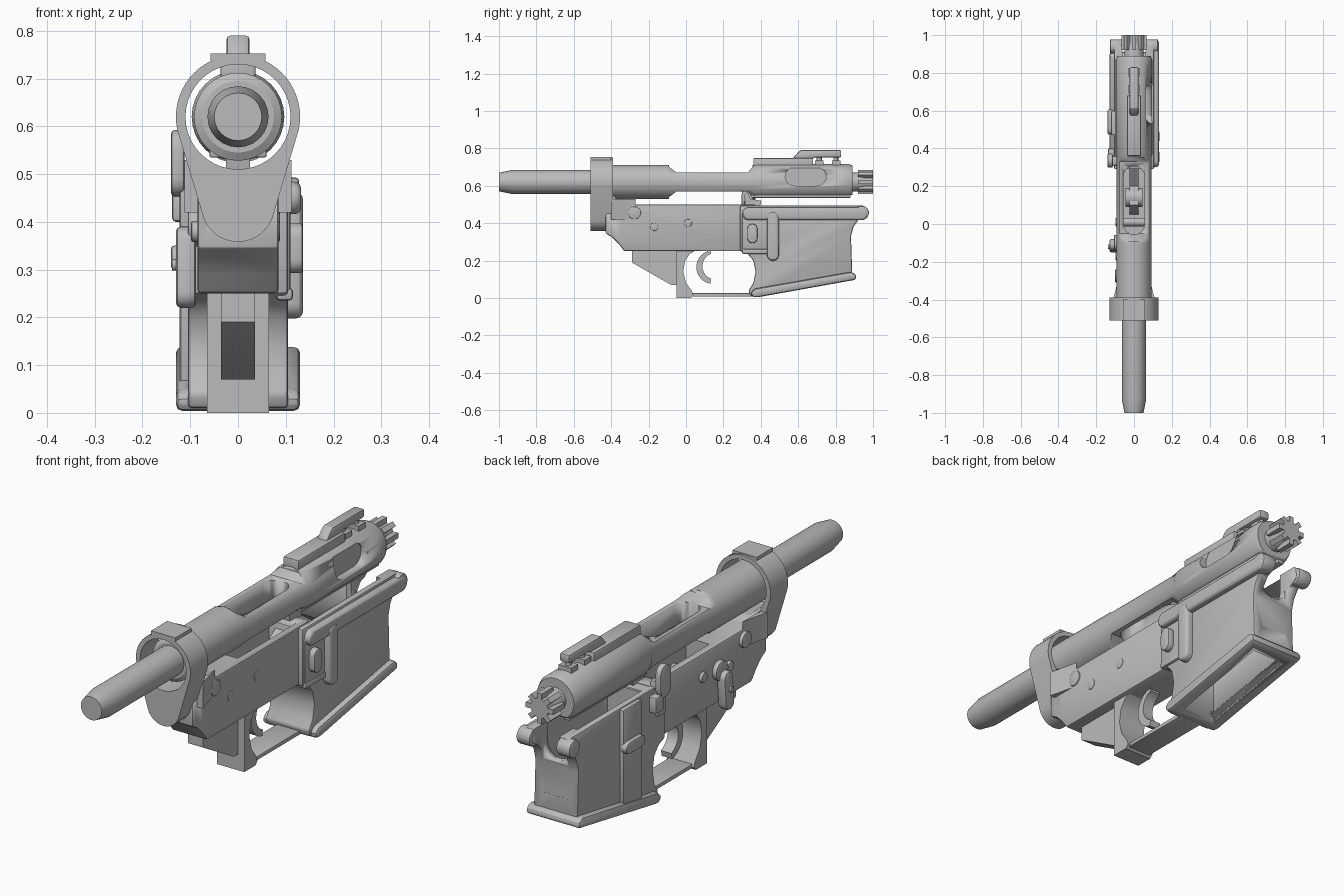
import bpy, bmesh, math
from mathutils import Vector

if "Cube" in bpy.data.objects:
    bpy.data.objects.remove(bpy.data.objects["Cube"], do_unlink=True)

mat = bpy.data.materials.new("plain grey")
mat.use_nodes = True
GREY = (0.5, 0.5, 0.5, 1)
mat.diffuse_color = GREY
mat.node_tree.nodes["Principled BSDF"].inputs["Base Color"].default_value = GREY


def finish(bm, name, bevel=0.0, segments=2):
    bmesh.ops.recalc_face_normals(bm, faces=bm.faces)
    me = bpy.data.meshes.new(name)
    bm.to_mesh(me)
    bm.free()
    me.materials.append(mat)
    ob = bpy.data.objects.new(name, me)
    bpy.context.collection.objects.link(ob)
    if bevel:
        mod = ob.modifiers.new("bevel", "BEVEL")
        mod.width, mod.segments, mod.limit_method = bevel, segments, 'ANGLE'
        mod.angle_limit = math.radians(40)
    select(ob)
    if bevel:
        bpy.ops.object.modifier_apply(modifier="bevel")
    bpy.ops.object.shade_smooth_by_angle(angle=math.radians(30))
    return ob


def select(ob):
    bpy.ops.object.select_all(action='DESELECT')
    ob.select_set(True)
    bpy.context.view_layer.objects.active = ob


def prism(name, pts, a, b, axis="x", bevel=0.0, segments=2):
    """Extrude a 2D outline from a to b: x uses (y,z), y uses (x,z), z uses (x,y)."""
    place = {"x": lambda p, t: (t, p[0], p[1]),
             "y": lambda p, t: (p[0], t, p[1]),
             "z": lambda p, t: (p[0], p[1], t)}[axis]
    bm = bmesh.new()
    lo = [bm.verts.new(place(p, a)) for p in pts]
    hi = [bm.verts.new(place(p, b)) for p in pts]
    bm.faces.new(lo)
    bm.faces.new(hi)
    n = len(pts)
    for i in range(n):
        bm.faces.new((lo[i], lo[(i + 1) % n], hi[(i + 1) % n], hi[i]))
    return finish(bm, name, bevel, segments)


def box(name, x, y, z, bevel=0.0, segments=2):
    return prism(name, [(y[0], z[0]), (y[1], z[0]), (y[1], z[1]), (y[0], z[1])],
                 x[0], x[1], "x", bevel, segments)


def arc(c, r, a0, a1, n):
    return [(c[0] + r * math.cos(math.radians(a0 + (a1 - a0) * i / n)),
             c[1] + r * math.sin(math.radians(a0 + (a1 - a0) * i / n))) for i in range(n + 1)]


def disc(name, c, r, a, b, axis="x", bevel=0.0, n=24):
    return prism(name, arc(c, r, 0, 360, n)[:-1], a, b, axis, bevel)


def capsule(c0, c1, r):
    """Rounded slot outline between two points."""
    ang = math.degrees(math.atan2(c1[1] - c0[1], c1[0] - c0[0]))
    return arc(c1, r, ang - 90, ang + 90, 8) + arc(c0, r, ang + 90, ang + 270, 8)


def lathe(name, rows, z, n=24):
    """Turn (y, radius) rows about a line along y at height z."""
    bm = bmesh.new()
    rings = [[bm.verts.new((r * math.cos(math.tau * i / n), y, z + r * math.sin(math.tau * i / n)))
              for i in range(n)] for y, r in rows]
    for p, q in zip(rings, rings[1:]):
        for i in range(n):
            bm.faces.new((p[i], p[(i + 1) % n], q[(i + 1) % n], q[i]))
    bm.faces.new(rings[0])
    bm.faces.new(rings[-1])
    return finish(bm, name)


def cut(ob, *cutters):
    for c in cutters:
        mod = ob.modifiers.new("cut", "BOOLEAN")
        mod.operation, mod.solver, mod.object = 'DIFFERENCE', 'EXACT', c
        select(ob)
        bpy.ops.object.modifier_apply(modifier="cut")
        bpy.data.objects.remove(c, do_unlink=True)


AX = 0.62  # height of the long tube axis

# Ring housing with tapered lower part
hull = arc((0, AX), 0.13, -12, 192, 32) + arc((0, 0.435), 0.077, 192, 348, 16)
ring = prism("ring_housing", hull, -0.51, -0.39, "y")
cut(ring, disc("bore", (0, AX), 0.11, -0.6, -0.3, "y", n=40))
box("ring_top_plate", (-0.058, 0.058), (-0.51, -0.4), (0.738, 0.753))

# Main body with concave tail and open pocket
body = prism("main_body", [(-0.43, 0.345), (-0.395, 0.325), (-0.36, 0.29), (-0.33, 0.25), (0.37, 0.25),
                           (0.37, 0.5), (-0.31, 0.5), (-0.345, 0.51), (-0.375, 0.535), (-0.395, 0.58),
                           (-0.43, 0.58)], -0.085, 0.085, "x", 0.008)
cut(body, disc("bore", (0, AX), 0.11, -0.6, -0.2, "y", n=40),
    box("pocket", (-0.055, 0.055), (-0.08, 0.31), (0.3, 0.7)))
for s, side in ((1, "left"), (-1, "right")):
    prism("shoulder_" + side, [(s * 0.08, -0.4), (s * 0.112, -0.4), (s * 0.1, -0.36), (s * 0.08, -0.27)],
          0.42, 0.53, "z")

# Grip tang and trigger guard
prism("grip_tang", [(-0.29, 0.26), (-0.29, 0.19), (-0.08, 0.07), (-0.04, 0.07), (-0.04, 0.26)], -0.036, 0.036)
prism("guard_rear_leg", [(-0.05, 0.26), (-0.05, 0), (0.025, 0), (0.04, 0.015), (0.03, 0.04), (0, 0.08),
                         (-0.015, 0.14), (-0.005, 0.2), (0.02, 0.235), (0.06, 0.26)], -0.065, 0.065)
box("guard_bar", (-0.055, 0.055), (0.02, 0.38), (0.008, 0.026), 0.004)
prism("trigger", arc((0.145, 0.165), 0.09, 100, 260, 14) + arc((0.16, 0.17), 0.072, 250, 110, 14), -0.025, 0.025)
prism("hammer", [(0.05, 0.3), (0.2, 0.3), (0.3, 0.36), (0.4, 0.5), (0.4, 0.52), (0.345, 0.53), (0.33, 0.57),
                 (0.31, 0.55), (0.32, 0.49), (0.2, 0.4), (0.1, 0.42)], -0.025, 0.025)
disc("hammer_hub", (0.14, 0.37), 0.05, -0.045, 0.045)

# Lower well, with ears at the front and a flared sloping lip
well = prism("well", [(0.29, 0.25), (0.33, 0.235), (0.36, 0.2), (0.372, 0.14), (0.36, 0.08), (0.335, 0.04),
                      (0.345, 0.01), (0.4, 0.012), (0.89, 0.1), (0.882, 0.33), (0.895, 0.38), (0.92, 0.415),
                      (0.96, 0.44), (0.95, 0.495), (0.29, 0.495)], -0.105, 0.105, "x", 0.008)
lip = prism("well_lip", [(0.355, 0.004), (0.385, 0.004), (0.91, 0.098), (0.91, 0.125), (0.885, 0.14),
                         (0.37, 0.05), (0.345, 0.03)], -0.13, 0.13, "x", 0.014, 2)
for ob in (well, lip):
    cut(ob, box("opening", (-0.08, 0.08), (0.41, 0.855), (-0.2, 0.7)))
cut(well, prism("ear_gap", capsule((0, 0.41), (0, 0.8), 0.06), 0.8, 1.05, "y"),
    box("ear_front_gap", (-0.06, 0.06), (0.886, 1.05), (0.2, 0.7)))
box("well_back_wall", (-0.08, 0.08), (0.37, 0.42), (0.24, 0.49))
for s, side in ((1, "left"), (-1, "right")):
    disc("ear_" + side, (0.94, 0.455), 0.038, s * 0.062, s * 0.128, "x", 0.008)

# Left side: fence, button and pin
prism("fence_rail", capsule((0.335, 0.45), (0.94, 0.45), 0.034), 0.08, 0.132, "x", 0.014, 3)
prism("fence_post", capsule((0.465, 0.23), (0.465, 0.43), 0.032), 0.08, 0.136, "x", 0.014, 3)
box("fence_shelf", (0.08, 0.115), (0.3, 0.47), (0.235, 0.262), 0.008)
box("button_boss", (0.08, 0.11), (0.3, 0.46), (0.25, 0.45), 0.006)
prism("button", capsule((0.355, 0.32), (0.355, 0.37), 0.027), 0.1, 0.136, "x", 0.006)
disc("rear_pin", (-0.275, 0.455), 0.034, -0.1, 0.09, "x", 0.004)

# Right side: paddle, rib, catch, lever and pins
prism("paddle_top", capsule((0.335, 0.49), (0.335, 0.555), 0.037), -0.14, -0.112, "x", 0.007)
box("paddle_stem", (-0.122, -0.08), (0.31, 0.36), (0.37, 0.52), 0.006)
box("paddle_mount", (-0.138, -0.08), (0.34, 0.4), (0.4, 0.47), 0.008)
box("well_rib", (-0.122, -0.09), (0.47, 0.6), (0.06, 0.49), 0.008)
prism("catch", capsule((0.5, 0.325), (0.58, 0.325), 0.025), -0.14, -0.11, "x", 0.006)
disc("lever_hub", (-0.1, 0.39), 0.042, -0.105, -0.08, "x", 0.005)
prism("lever", capsule((-0.12, 0.25), (-0.11, 0.36), 0.03), -0.13, -0.088, "x", 0.01)
disc("lever_stud", (-0.12, 0.31), 0.012, -0.138, -0.12)
for i, (y, z) in enumerate(((0.01, 0.4), (-0.17, 0.38))):
    disc("cross_pin_%d" % (i + 1), (y, z), 0.022, -0.098, 0.088, "x", 0.004)

# Long rod and hollowed sliding tube
lathe("rear_rod", [(-1, 0.05), (-0.93, 0.064), (-0.4, 0.064)], AX)
tube = lathe("sliding_tube", [(-0.46, 0.075), (-0.45, 0.092), (-0.1, 0.092), (0.36, 0.092),
                              (0.37, 0.097), (0.87, 0.097), (0.89, 0.088)], AX, 32)
side_cut = [(-0.1, 0.8), (-0.09, 0.7), (-0.05, 0.67), (0.33, 0.67), (0.355, 0.7), (0.36, 0.8)]
cut(tube, prism("upper_cut", side_cut, -0.2, 0.2),
    prism("lower_cut", [(y, 2 * AX - z) for y, z in side_cut], -0.2, 0.2),
    prism("slot", capsule((0, 0.0), (0, 0.25), 0.056), 0.3, 0.9, "z"),
    box("belly_flat", (-0.2, 0.2), (0.37, 1.0), (0.4, 0.55)),
    prism("side_scoop", capsule((0.58, 0.65), (0.7, 0.65), 0.05), 0.062, 0.2))
for s, side in ((1, "left"), (-1, "right")):
    box("belly_rail_" + side, (s * 0.03, s * 0.06), (0.35, 0.88), (0.535, 0.56), 0.004)

# Top key
box("key_base", (-0.037, 0.037), (0.36, 0.68), (0.69, 0.748), 0.006)
for i, y in enumerate((0.69, 0.78)):
    box("key_foot_%d" % (i + 1), (-0.03, 0.03), (y, y + 0.045), (0.69, 0.735))
    disc("key_screw_%d" % (i + 1), (0, y + 0.022), 0.014, 0.72, 0.76, "z", n=12)
prism("key_bar", [(0.57, 0.745), (0.6, 0.78), (0.615, 0.79), (0.83, 0.79), (0.83, 0.752), (0.69, 0.752),
                  (0.68, 0.745)], -0.024, 0.024, "x", 0.008)

# Toothed front end
lathe("front_neck", [(0.87, 0.05), (0.93, 0.05), (0.96, 0.042)], AX)
teeth = []
for i in range(8):
    for r, d in ((0.042, -14), (0.066, -10), (0.066, 10), (0.042, 14)):
        a = math.radians(45 * i + d)
        teeth.append((r * math.cos(a), AX + r * math.sin(a)))
prism("toothed_head", teeth, 0.92, 1.0, "y")
